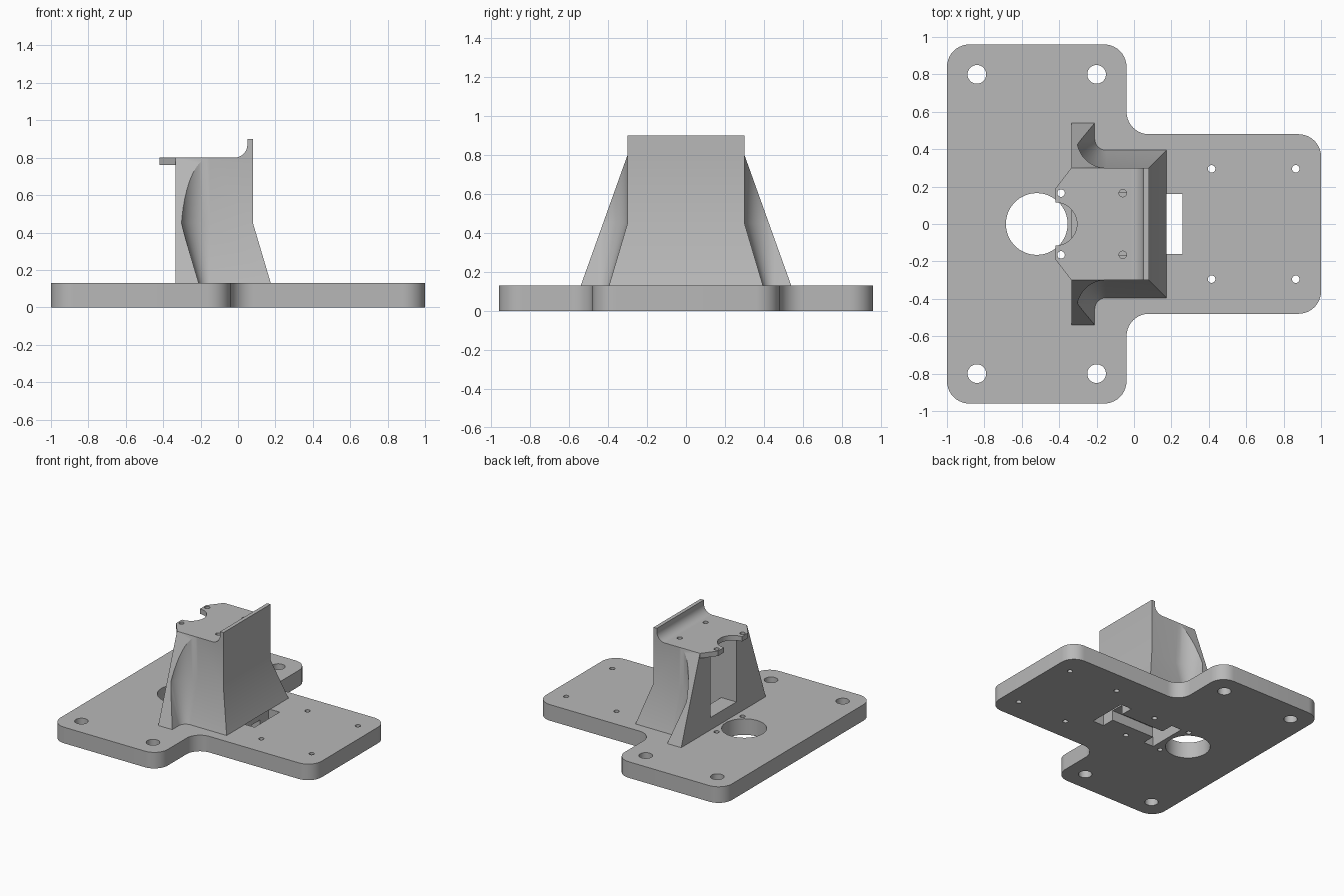
import bpy, bmesh, math
from mathutils import Vector

old = bpy.data.objects.get("Cube")
if old:
    bpy.data.objects.remove(old, do_unlink=True)

grey = bpy.data.materials.new("light_grey")
grey.use_nodes = True
grey.diffuse_color = (0.48, 0.48, 0.48, 1)
grey.node_tree.nodes["Principled BSDF"].inputs["Base Color"].default_value = (0.48, 0.48, 0.48, 1)

T = 0.13        # plate thickness
KNEE = 0.45     # height where the stand starts to flare
DECK = 0.8      # top of the stand


def loft(name, rings):
    """Closed solid through rings of equal point count."""
    bm = bmesh.new()
    loops = [[bm.verts.new(p) for p in ring] for ring in rings]
    n = len(loops[0])
    for a, b in zip(loops, loops[1:]):
        for i in range(n):
            j = (i + 1) % n
            bm.faces.new((a[i], a[j], b[j], b[i]))
    bm.faces.new(loops[0])
    bm.faces.new(loops[-1])
    bmesh.ops.recalc_face_normals(bm, faces=bm.faces)
    mesh = bpy.data.meshes.new(name)
    bm.to_mesh(mesh)
    bm.free()
    mesh.materials.append(grey)
    obj = bpy.data.objects.new(name, mesh)
    bpy.context.collection.objects.link(obj)
    return obj


def prism(name, pts, lo, hi, axis="z"):
    place = {"z": lambda u, v, h: (u, v, h),
             "y": lambda u, v, h: (u, h, v),
             "x": lambda u, v, h: (h, u, v)}[axis]
    return loft(name, [[place(u, v, h) for u, v in pts] for h in (lo, hi)])


def arc(cx, cy, r, start, end, n=12):
    angles = [math.radians(start + (end - start) * i / n) for i in range(n + 1)]
    return [(cx + r * math.cos(a), cy + r * math.sin(a)) for a in angles]


def rounded(corners, r, n=10):
    """Round every right-angled corner of an outline."""
    out = []
    for i, c in enumerate(corners):
        p = Vector(c)
        d1 = (Vector(corners[i - 1]) - p).normalized()
        d2 = (Vector(corners[(i + 1) % len(corners)]) - p).normalized()
        for k in range(n + 1):
            t = math.pi / 2 * k / n
            out.append(tuple(p + r * (d1 * (1 - math.sin(t)) + d2 * (1 - math.cos(t)))))
    return out


cutters = []


def cutter(obj):
    obj.hide_render = True
    cutters.append(obj)
    return obj


def hole(x, y, r, lo=-0.1, hi=1.0, n=32):
    return cutter(prism("hole_cutter", arc(x, y, r, 0, 360, n)[:-1], lo, hi))


def box(x0, x1, y, lo, hi):
    return cutter(prism("box_cutter", [(x0, -y), (x1, -y), (x1, y), (x0, y)], lo, hi))


def boolean(obj, tools, op="DIFFERENCE"):
    bpy.context.view_layer.objects.active = obj
    for tool in tools:
        m = obj.modifiers.new("cut", "BOOLEAN")
        m.operation, m.solver, m.object = op, "EXACT", tool
        bpy.ops.object.modifier_apply(modifier=m.name)


# Shared cutters: screw holes, round notch, cable pocket
lip_holes = [hole(-0.39, s * 0.165, 0.02) for s in (1, -1)]
deck_holes = [hole(-0.06, s * 0.165, 0.02, 0.7) for s in (1, -1)]
notch = hole(-0.42, 0, 0.115, 0.7, n=48)
pocket = box(-0.32, -0.23, 0.16, -0.1, 0.2)

# T-shaped base plate
half = [(1, 0.48), (-0.04, 0.48), (-0.04, 0.96), (-1, 0.96)]
outline = half + [(x, -y) for x, y in reversed(half)]
plate = prism("base_plate", rounded(outline, 0.12), 0, T)
plate_cuts = [hole(-0.52, 0, 0.165, n=64), box(0.16, 0.26, 0.16, -0.1, 0.5),
              box(-0.25, 0.18, 0.055, -0.1, 0.08), pocket] + lip_holes
for s in (1, -1):
    plate_cuts += [hole(x, s * 0.8, 0.05) for x in (-0.84, -0.2)]
    plate_cuts += [hole(x, s * 0.295, 0.02) for x in (0.415, 0.865)]
    plate_cuts.append(hole(-0.06, s * 0.165, 0.02, -0.1, 0.11))
boolean(plate, plate_cuts)


# Stand: flared outline with filleted wings, trimmed by sloping sides
def stand_ring(grow, z):
    r = 0.155 - grow
    side = [(-0.335, 0.75), (-0.15 - r, 0.75)] + arc(-0.15, 0.455, r, 180, 270) + [(0.08 + grow, 0.3 + grow)]
    return [(x, y, z) for x, y in side + [(x, -y) for x, y in reversed(side)]]


stand = loft("stand", [stand_ring(0.095, T), stand_ring(0, KNEE), stand_ring(0, 0.95)])
slope = (0.54 - 0.3) / (DECK - T)
foot = 0.54 + slope * 0.1
trim = cutter(prism("trim", [(-foot, T - 0.1), (foot, T - 0.1), (0.3, DECK), (-0.3, DECK)], -0.6, 0.5, "x"))
boolean(stand, [trim], "INTERSECT")
boolean(stand, [box(-0.5, 0.02, 0.165, 0, 0.76), notch] + deck_holes)

# Low block over the cable pocket inside the stand
block = prism("inner_block", [(-0.335, -0.165), (-0.2, -0.165), (-0.2, 0.165), (-0.335, 0.165)], T, 0.23)
boolean(block, [pocket])

# Thin lip overhanging the open side
lip = prism("mount_lip", [(-0.335, -0.3), (-0.335, 0.3), (-0.42, 0.19), (-0.42, -0.19)], 0.76, DECK)
boolean(lip, [notch] + lip_holes)

# Upright flange with a concave fillet along the deck
flange = prism("upright_flange", arc(-0.02, 0.87, 0.07, 270, 360) + [(0.05, 0.9), (0.08, 0.9), (0.08, DECK)],
               -0.3, 0.3, "y")

for c in cutters:
    bpy.data.objects.remove(c, do_unlink=True)

bpy.ops.object.select_all(action="DESELECT")
for obj in (plate, stand, block, lip, flange):
    obj.select_set(True)
bpy.context.view_layer.objects.active = plate
bpy.ops.object.shade_smooth_by_angle(angle=math.radians(25))
